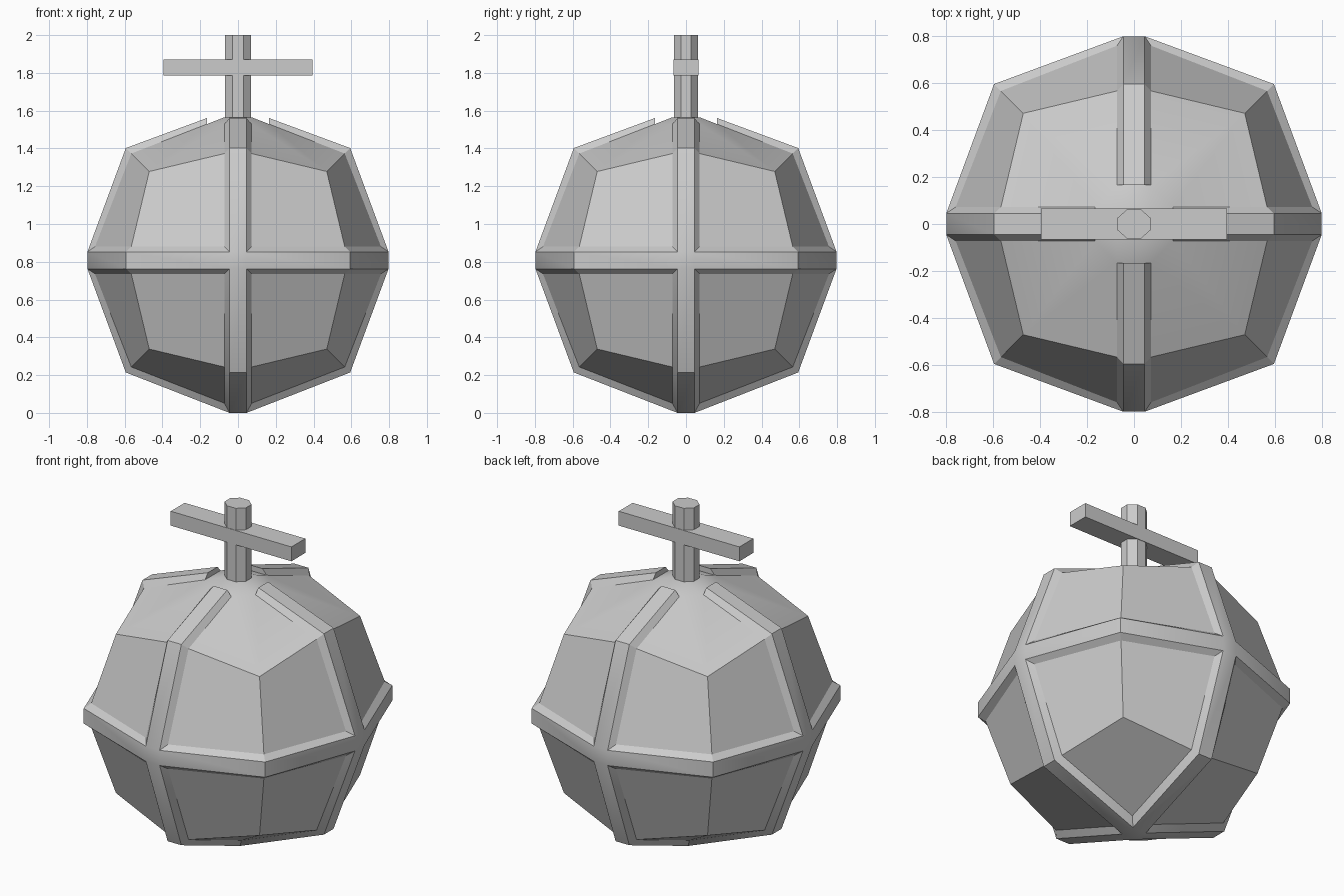
import bpy, bmesh
from math import pi
from mathutils import Matrix, Vector

if "Cube" in bpy.data.objects:
    bpy.data.objects.remove(bpy.data.objects["Cube"])

CZ = 0.808             # globe centre height
W, T = 0.072, 0.045    # half widths of a band at its base and outer face
A, EI, C = 0.757, 0.565, 0.47   # panel: axis height, edge point, corner point
ET = 0.594             # outer corner of the band octagon
S = 0.165              # where the upper bands stop around the stem


def lerp(p, q, u):
    return p.lerp(q, (u - p.x) / (q.x - p.x))


def finish(bm, name):
    bmesh.ops.remove_doubles(bm, verts=bm.verts, dist=0.0005)
    bmesh.ops.recalc_face_normals(bm, faces=bm.faces)
    me = bpy.data.meshes.new(name)
    bm.to_mesh(me)
    bm.free()
    ob = bpy.data.objects.new(name, me)
    bpy.context.collection.objects.link(ob)
    bpy.ops.object.select_all(action='DESELECT')
    ob.select_set(True)
    bpy.context.view_layer.objects.active = ob
    bpy.ops.object.shade_smooth_by_angle(angle=pi / 6)
    return ob


# Globe: the same panel and band pattern around each of the six axes
bm = bmesh.new()
poles = [Matrix.Identity(3), Matrix.Rotation(pi, 3, 'X')]
poles += [Matrix.Rotation(s * pi / 2, 3, ax) for ax in 'XY' for s in (1, -1)]
for i, pole in enumerate(poles):
    top = i == 0
    at = 0.808 if i == 1 else 0.797
    for k in range(4):
        m = pole @ Matrix.Rotation(k * pi / 2, 3, 'Z')

        def face(*pts):
            bm.faces.new([bm.verts.new(m @ Vector(p) + Vector((0, 0, CZ))) for p in pts])

        def base(sgn):   # base line of the band: start, stop point, end
            a, e = Vector((W, sgn * W, A)), Vector((EI, sgn * W, EI))
            return a, lerp(a, e, S), e

        def outer(sgn):  # outer line of the band: start, stop point, end
            a, e = Vector((T, sgn * T, at)), Vector((ET, sgn * T, ET))
            return a, lerp(a, e, S), e

        (b0, b1, b2), (c0, c1, c2) = base(1), base(-1)
        (o0, o1, o2), (q0, q1, q2) = outer(1), outer(-1)
        d1, d2 = (b1.y, b1.x, b1.z), (b2.y, b2.x, b2.z)
        if top:
            face(b0, b1, b2, (C, C, C), d2, d1)
            face(b1, b2, o2, o1)
            face(c1, c2, q2, q1)
            face(o1, o2, q2, q1)
            face(b1, o1, q1, c1)      # band end
            face(b0, b1, c1, c0)      # bare strip beside the stem
        else:
            face(b0, b2, (C, C, C), d2)
            face(b0, b2, o2, o0)
            face(c0, c2, q2, q0)
            face(o0, o2, q2, q0)
        if k == 0:                    # square where the bands cross
            r, h = (W, A) if top else (T, at)
            face((r, r, h), (-r, r, h), (-r, -r, h), (r, -r, h))
finish(bm, "banded_globe")

# Cross stem: eight-sided post
bm = bmesh.new()
bmesh.ops.create_cone(bm, cap_ends=True, segments=8, radius1=0.0758, radius2=0.0758, depth=0.5,
                      matrix=Matrix.Translation((0, 0, 1.75)) @ Matrix.Diagonal((1, 0.89, 1, 1))
                      @ Matrix.Rotation(pi / 8, 4, 'Z'))
finish(bm, "cross_stem")

# Cross arm
bm = bmesh.new()
bmesh.ops.create_cube(bm, size=1, matrix=Matrix.Translation((0, 0, 1.828))
                      @ Matrix.Diagonal((0.79, 0.13, 0.085, 1)))
finish(bm, "cross_arm")
